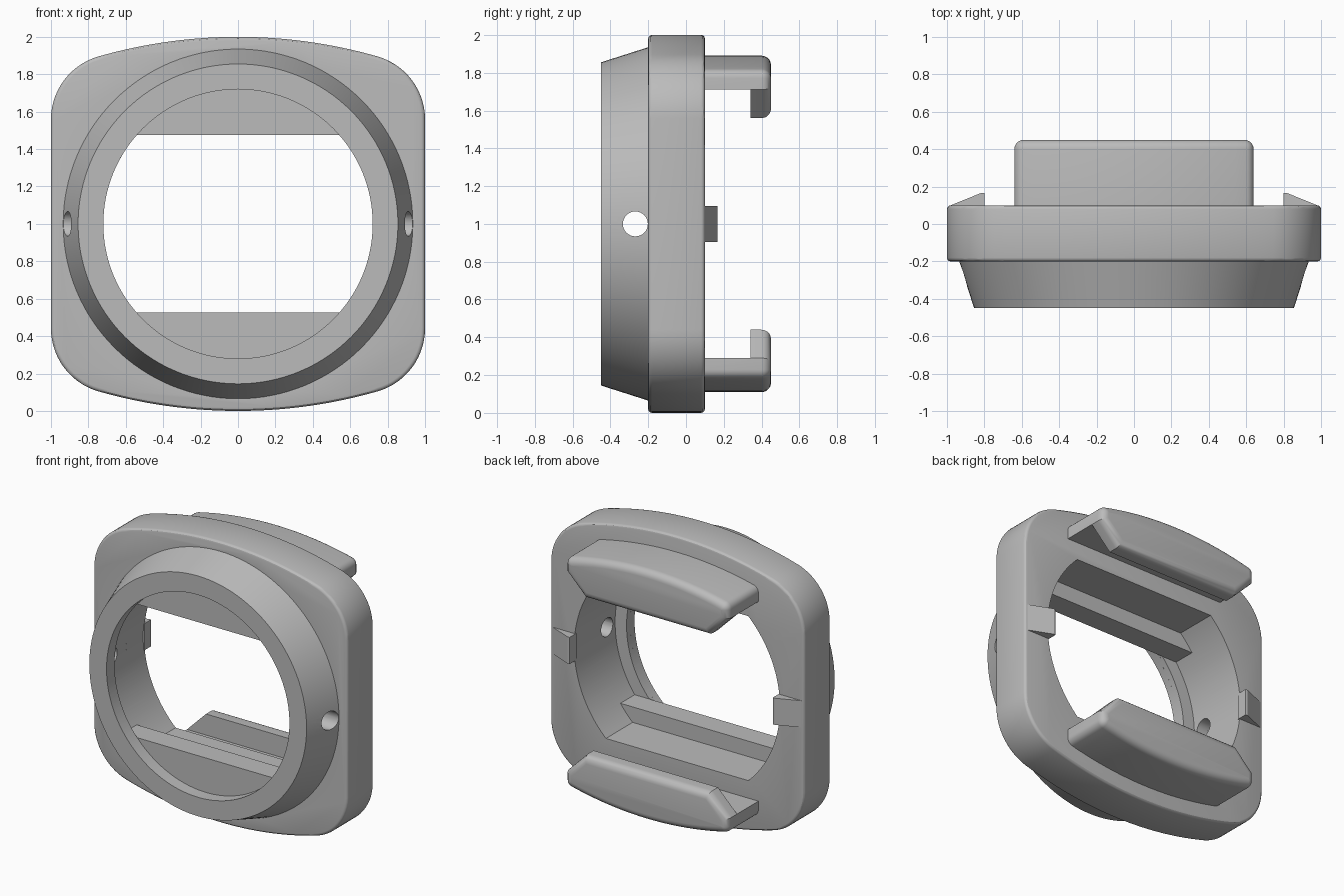
import bpy, bmesh
from math import sin, cos, pi, asin, atan2, sqrt, radians
from mathutils import Matrix

if "Cube" in bpy.data.objects:
    bpy.data.objects.remove(bpy.data.objects["Cube"])

grey = bpy.data.materials.new("plain grey")
grey.use_nodes = True
grey.diffuse_color = (0.5, 0.5, 0.5, 1)
grey.node_tree.nodes["Principled BSDF"].inputs["Base Color"].default_value = (0.5, 0.5, 0.5, 1)

MID = 1.0                      # height of the ring axis
ARC_R, ARC_Z = 2.71, -1.71     # bowed top edge of the plate
BACK, FRONT, NOSE = 0.1, -0.2, -0.45


def arc(cx, cz, r, a0, a1, n):
    return [(cx + r * cos(a0 + (a1 - a0) * i / n), cz + r * sin(a0 + (a1 - a0) * i / n))
            for i in range(n + 1)]


def mirror_x(half):
    """Close a right-hand half profile with its mirror image."""
    return half + [(-x, z) for x, z in reversed(half) if abs(x) > 1e-5]


def finish(name, bm):
    bmesh.ops.recalc_face_normals(bm, faces=bm.faces)
    mesh = bpy.data.meshes.new(name)
    bm.to_mesh(mesh)
    bm.free()
    mesh.materials.append(grey)
    obj = bpy.data.objects.new(name, mesh)
    bpy.context.collection.objects.link(obj)
    return obj


def prism(name, profile, y0, y1, bevel=0.0, ends=(), scale=1.0, flip=1, segments=4):
    """Extrude an x-z profile along y; round the rims listed in ends."""
    bm = bmesh.new()
    rims = [[bm.verts.new((x * s, y, MID + flip * z * s)) for x, z in profile]
            for y, s in ((y0, 1.0), (y1, scale))]
    for rim in rims:
        bm.faces.new(rim)
    n = len(profile)
    for i in range(n):
        j = (i + 1) % n
        bm.faces.new((rims[0][i], rims[0][j], rims[1][j], rims[1][i]))
    bmesh.ops.recalc_face_normals(bm, faces=bm.faces)
    if bevel:
        edges = [e for e in bm.edges
                 if any(all(abs(v.co.y - y) < 1e-5 for v in e.verts) for y in ends)]
        bmesh.ops.bevel(bm, geom=edges, offset=bevel, segments=segments,
                        profile=0.5, affect='EDGES', clamp_overlap=True)
    return finish(name, bm)


def combine(obj, other, operation):
    mod = obj.modifiers.new(operation, 'BOOLEAN')
    mod.operation, mod.object, mod.solver = operation, other, 'EXACT'
    bpy.context.view_layer.objects.active = obj
    bpy.ops.object.modifier_apply(modifier=mod.name)
    bpy.data.objects.remove(other)


def smooth(obj):
    bpy.ops.object.select_all(action='DESELECT')
    obj.select_set(True)
    bpy.context.view_layer.objects.active = obj
    bpy.ops.object.shade_smooth_by_angle(angle=radians(30))


def flatted_circle(r, h):
    a = asin(h / r)
    return arc(0, 0, r, -a, a, 48) + arc(0, 0, r, pi - a, pi + a, 48)


def circle(r):
    return arc(0, 0, r, 0, 2 * pi, 128)[:-1]


# Plate with bowed top and bottom and rounded corners
corner = 0.35
cx = 1 - corner
cz = ARC_Z + sqrt((ARC_R - corner) ** 2 - cx ** 2)
turn = atan2(cz - ARC_Z, cx)
upper = arc(cx, cz, corner, 0, turn, 14) + arc(0, ARC_Z, ARC_R, turn, pi / 2, 14)[1:]
half = [(x, -z) for x, z in reversed(upper)] + upper
body = prism("mount_body", mirror_x(half), FRONT, BACK, 0.02, (FRONT, BACK), segments=3)

# Tapered front ring
ring = prism("ring", circle(0.938), FRONT + 0.01, NOSE, scale=0.855 / 0.938)
combine(body, ring, 'UNION')

# Stepped opening: flat-sided back pocket, narrower slot, round front mouth
for profile, y0, y1 in ((flatted_circle(0.81, 0.585), -0.2, 0.3),
                        (flatted_circle(0.81, 0.475), -0.36, -0.1),
                        (flatted_circle(0.72, 0.475), -0.4, -0.3),
                        (circle(0.72), -0.6, -0.36)):
    combine(body, prism("opening_cutter", profile, y0, y1), 'DIFFERENCE')

# Cross hole through both side walls
bm = bmesh.new()
bmesh.ops.create_cone(bm, cap_ends=True, segments=32, radius1=0.066, radius2=0.066, depth=3,
                      matrix=Matrix.Translation((0, -0.268, MID)) @ Matrix.Rotation(pi / 2, 4, 'Y'))
combine(body, finish("hole_cutter", bm), 'DIFFERENCE')
smooth(body)

# Hooks at top and bottom: bowed shelf with a turned-in, chamfered lip
hook_r, wide, r = ARC_R - 0.11, 0.64, 0.05
fx = wide - r
fz = ARC_Z + sqrt((hook_r - r) ** 2 - fx ** 2)
turn = atan2(fz - ARC_Z, fx)
half = ([(0.49, 0.56), (wide, 0.71)] + arc(fx, fz, r, 0, turn, 6)
        + arc(0, ARC_Z, hook_r, turn, pi / 2, 10)[1:])
for name, flip in (("top_hook", 1), ("bottom_hook", -1)):
    hook = prism(name, mirror_x(half), BACK - 0.03, 0.45, 0.05, (0.45,), flip=flip, segments=5)
    slot = [(-1, 0.3), (1, 0.3), (1, 0.71), (-1, 0.71)]
    combine(hook, prism("slot_cutter", slot, -0.1, 0.34, flip=flip), 'DIFFERENCE')
    smooth(hook)

# Wedge clips on the left and right of the back face
for name, side in (("left_clip", 1), ("right_clip", -1)):
    bm = bmesh.new()
    wedge = [(0.80, 0.09), (0.80, 0.165), (0.815, 0.167), (0.98, 0.1), (0.98, 0.09)]
    face = bm.faces.new([bm.verts.new((side * x, y, MID - 0.095)) for x, y in wedge])
    grown = bmesh.ops.extrude_face_region(bm, geom=[face])
    bmesh.ops.translate(bm, vec=(0, 0, 0.19),
                        verts=[v for v in grown["geom"] if isinstance(v, bmesh.types.BMVert)])
    finish(name, bm)
